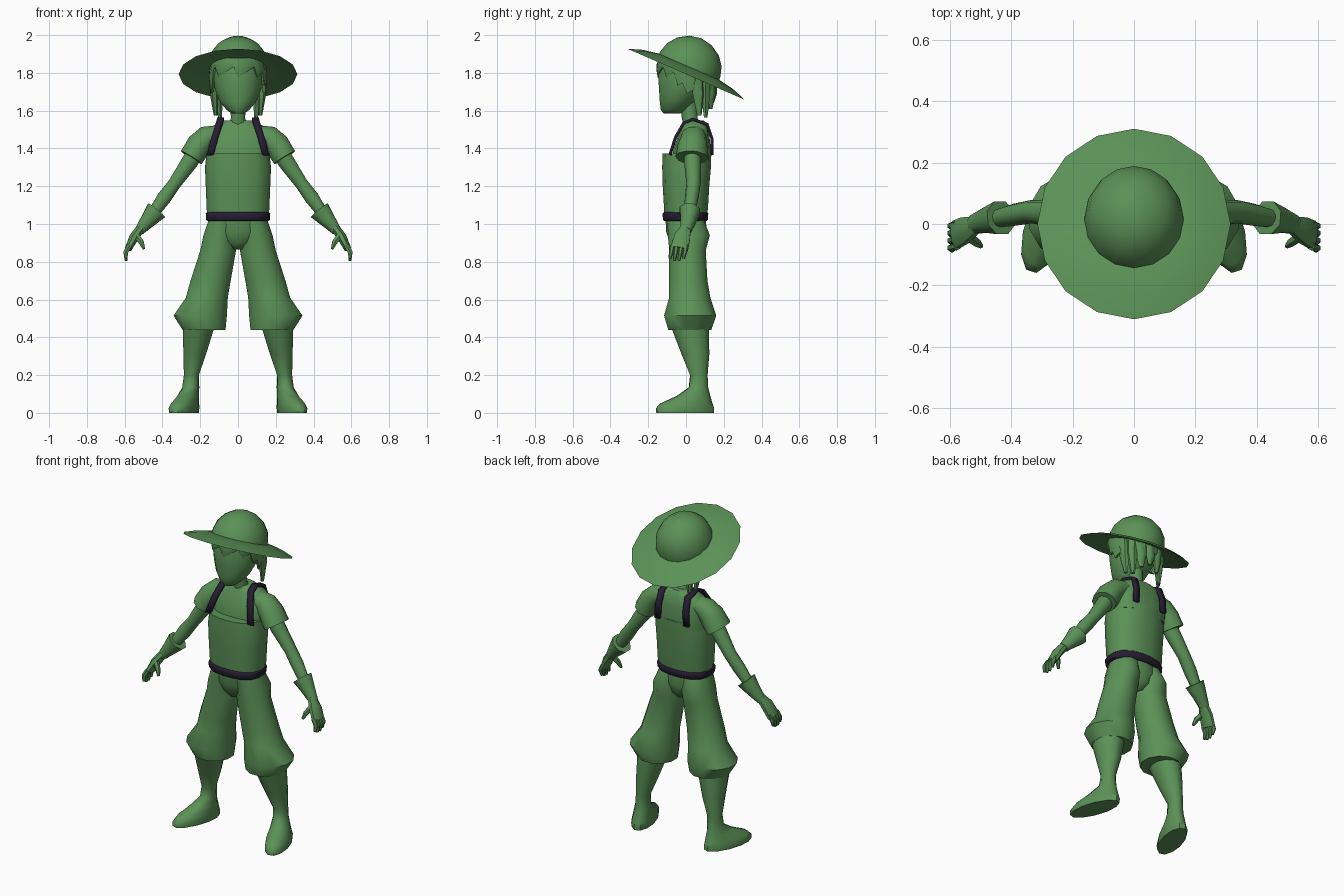
import bpy, bmesh, math
from mathutils import Vector, Matrix


def material(name, rgb):
    m = bpy.data.materials.new(name)
    m.diffuse_color = (*rgb, 1)
    return m


GREEN = material("leaf green", (0.105, 0.285, 0.095))
DARK = material("dark purple", (0.02, 0.012, 0.032))


def finish(name, bm, mat, mirror=False, angle=50):
    bmesh.ops.remove_doubles(bm, verts=bm.verts, dist=1e-5)
    bmesh.ops.recalc_face_normals(bm, faces=bm.faces)
    me = bpy.data.meshes.new(name)
    bm.to_mesh(me)
    bm.free()
    ob = bpy.data.objects.new(name, me)
    bpy.context.collection.objects.link(ob)
    me.materials.append(mat)
    bpy.ops.object.select_all(action='DESELECT')
    ob.select_set(True)
    bpy.context.view_layer.objects.active = ob
    bpy.ops.object.shade_smooth_by_angle(angle=math.radians(angle))
    if mirror:
        ob.modifiers.new("mirror", 'MIRROR').use_mirror_merge = False
    return ob


def skin(bm, rings, caps=True):
    n = len(rings[0])
    vs = [[bm.verts.new(p) for p in r] for r in rings]
    for a, b in zip(vs, vs[1:]):
        for i in range(n):
            j = (i + 1) % n
            bm.faces.new((a[i], a[j], b[j], b[i]))
    if caps:
        bm.faces.new(vs[0])
        bm.faces.new(vs[-1])


def loft(name, secs, n=12, mat=GREEN, mirror=False, flat=True, power=2.0, yaw=0):
    """Sections are (x, y, z, half width, half depth), level or square to the path."""
    pts = [Vector(s[:3]) for s in secs]
    rings = []
    for k, s in enumerate(secs):
        u, v = Vector((1, 0, 0)), Vector((0, 1, 0))
        if flat:
            # an optional sixth value turns the level section
            rot = Matrix.Rotation(math.radians(s[5] if len(s) > 5 else yaw), 3, 'Z')
            u, v = rot @ u, rot @ v
        else:
            t = (pts[min(k + 1, len(pts) - 1)] - pts[max(k - 1, 0)]).normalized()
            v = (v - t * v.dot(t)).normalized()
            u = v.cross(t)
        ring = []
        for i in range(n):
            a = 2 * math.pi * (i + 0.5) / n
            c, d = math.cos(a), math.sin(a)
            f = (abs(c) ** power + abs(d) ** power) ** (-1 / power)
            ring.append(pts[k] + u * (c * f * s[3]) + v * (d * f * s[4]))
        rings.append(ring)
    bm = bmesh.new()
    skin(bm, rings)
    return finish(name, bm, mat, mirror)


# Sun hat: tilted lathe with a drooping brim
profile = [(0.001, 0.207), (0.065, 0.194), (0.12, 0.16), (0.157, 0.112), (0.172, 0.06),
           (0.174, 0.042), (0.18, 0.042), (0.265, 0.026), (0.338, 0), (0.265, 0.014),
           (0.18, 0.028), (0.001, 0.028)]
bm = bmesh.new()
skin(bm, [[(r * 0.93 * math.cos(math.pi * i / 8), r * math.sin(math.pi * i / 8), z)
           for i in range(16)] for r, z in profile])
bmesh.ops.transform(bm, verts=bm.verts, matrix=Matrix.Translation((0, 0, 1.793))
                    @ Matrix.Rotation(math.radians(-23.5), 4, 'X'))
finish("sun_hat", bm, GREEN)

# Head and neck
loft("head", [(0, -0.075, 1.585, 0.035, 0.045), (0, -0.065, 1.605, 0.062, 0.07),
              (0, -0.045, 1.65, 0.1, 0.096), (0, -0.02, 1.71, 0.124, 0.125),
              (0, -0.01, 1.78, 0.135, 0.14), (0, 0, 1.85, 0.13, 0.135)], 16)
loft("neck", [(0, 0.04, 1.5, 0.06, 0.05), (0, 0.02, 1.56, 0.04, 0.042),
              (0, 0.01, 1.66, 0.042, 0.045)], 10)

# Hair: jagged band round the head, then hanging locks
bm = bmesh.new()
outer, inner = [], []
N = 40
for i in range(N):
    a = 2 * math.pi * i / N
    front = -math.sin(a)
    jag = (i % 5) * 0.014
    low = 1.775 + jag if front > 0.35 else 1.69 + jag
    c, s = math.cos(a), math.sin(a)
    outer.append([(0.145 * c, 0.005 + 0.15 * s, 1.86 + 0.02 * front),
                  (0.155 * c, 0.005 + 0.162 * s, (low + 1.86) / 2),
                  (0.146 * c, 0.005 + 0.155 * s, low)])
    inner.append((0.128 * c, 0.002 + 0.135 * s, low + 0.01))
skin(bm, [[o[k] for o in outer] for k in range(3)] + [inner], caps=False)
finish("hair_band", bm, GREEN)
for i, (deg, tip) in enumerate([(18, 1.575), (40, 1.565), (64, 1.61), (90, 1.64)]):
    c, s = math.cos(math.radians(deg)), math.sin(math.radians(deg))
    loft(f"hair_lock_{i}", [(0.125 * c, 0.02 + 0.12 * s, 1.8, 0.03, 0.035, deg),
                            (0.133 * c, 0.03 + 0.115 * s, 1.69, 0.022, 0.032, deg),
                            (0.125 * c, 0.04 + 0.1 * s, tip, 0.009, 0.012, deg)],
         6, mirror=deg != 90)

# Overalls top, shirt and belt
loft("overalls_bib", [(0, -0.003, 1.03, 0.163, 0.112), (0, 0, 1.08, 0.167, 0.117),
                      (0, 0, 1.2, 0.172, 0.124), (0, 0.003, 1.3, 0.176, 0.13),
                      (0, 0.005, 1.372, 0.168, 0.13)], 16, power=2.5)
loft("shirt", [(0, 0.03, 1.33, 0.165, 0.1), (0, 0.032, 1.39, 0.168, 0.1),
               (0, 0.04, 1.46, 0.172, 0.085), (0, 0.048, 1.515, 0.145, 0.07),
               (0, 0.045, 1.548, 0.075, 0.05)], 16, power=2.8)
loft("belt", [(0, -0.003, 1.015, 0.16, 0.112), (0, -0.003, 1.022, 0.17, 0.12),
              (0, -0.003, 1.055, 0.172, 0.122), (0, -0.003, 1.064, 0.162, 0.114)],
     16, DARK, power=2.5)

# Shoulder straps
path = [(0.147, -0.085, 1.365), (0.122, -0.055, 1.46), (0.098, -0.012, 1.535),
        (0.092, 0.035, 1.555), (0.09, 0.112, 1.528), (0.095, 0.138, 1.45), (0.1, 0.138, 1.365)]
bm = bmesh.new()
rows = [[bm.verts.new((x + d, y, z)) for d in (-0.018, 0.018)] for x, y, z in path]
for a, b in zip(rows, rows[1:]):
    bm.faces.new((a[0], a[1], b[1], b[0]))
strap = finish("shoulder_strap", bm, DARK, mirror=True)
thick = strap.modifiers.new("thickness", 'SOLIDIFY')
thick.thickness, thick.offset = 0.016, 0

# Sleeves, arms, gauntlets and hands
loft("sleeve", [(0.11, 0.045, 1.475, 0.05, 0.06), (0.165, 0.04, 1.46, 0.064, 0.068),
                (0.205, 0.035, 1.42, 0.07, 0.078), (0.247, 0.03, 1.352, 0.068, 0.086)],
     10, mirror=True, flat=False)
loft("arm", [(0.2, 0.035, 1.42, 0.045, 0.045), (0.255, 0.035, 1.33, 0.047, 0.045),
             (0.335, 0.04, 1.215, 0.036, 0.038), (0.39, 0.03, 1.14, 0.04, 0.036),
             (0.46, 0.015, 1.04, 0.029, 0.028), (0.51, 0, 0.97, 0.026, 0.028)],
     10, mirror=True, flat=False)
loft("gauntlet_cuff", [(0.432, 0.02, 1.072, 0.062, 0.058), (0.475, 0.012, 1.02, 0.045, 0.044),
                       (0.522, -0.002, 0.965, 0.028, 0.032)], 8, mirror=True, flat=False)
loft("palm", [(0.51, 0, 0.985, 0.025, 0.028), (0.55, -0.02, 0.93, 0.027, 0.046),
              (0.58, -0.035, 0.87, 0.02, 0.05)], 8, mirror=True, flat=False)
for i in range(4):
    y = 0.0 - 0.024 * i
    drop = 0.012 if i in (0, 3) else 0
    loft(f"finger_{i}", [(0.575, y, 0.885, 0.015, 0.013), (0.595, y - 0.006, 0.85, 0.014, 0.012),
                         (0.592, y - 0.014, 0.805 + drop, 0.008, 0.008)],
         6, mirror=True, flat=False)
loft("thumb", [(0.54, -0.04, 0.94, 0.018, 0.018), (0.513, -0.06, 0.905, 0.016, 0.015),
               (0.498, -0.072, 0.868, 0.008, 0.008)], 6, mirror=True, flat=False)

# Baggy trousers
loft("trouser_seat", [(0, -0.003, 1.035, 0.155, 0.106), (0, 0.003, 0.96, 0.15, 0.108),
                      (0, 0.005, 0.9, 0.09, 0.09), (0, 0.005, 0.865, 0.03, 0.06)], 14)
loft("trouser_leg", [(0.075, -0.003, 1.03, 0.08, 0.098), (0.098, 0.015, 0.94, 0.088, 0.115),
                     (0.105, 0.008, 0.86, 0.098, 0.1), (0.145, 0.012, 0.7, 0.11, 0.105),
                     (0.165, 0.02, 0.61, 0.115, 0.113), (0.2, 0.022, 0.515, 0.146, 0.143),
                     (0.18, 0.02, 0.44, 0.118, 0.118)], 12, mirror=True)

# Lower legs with shoes turned outward
loft("lower_leg_and_shoe", [(0.208, 0.02, 0.46, 0.088, 0.105), (0.229, 0.05, 0.31, 0.062, 0.076),
                            (0.247, 0.068, 0.2, 0.041, 0.048), (0.25, 0.066, 0.135, 0.045, 0.052, 10),
                            (0.264, 0.04, 0.09, 0.054, 0.092, 18),
                            (0.28, 0.002, 0.05, 0.064, 0.145, 18),
                            (0.286, -0.005, 0.025, 0.068, 0.162, 18),
                            (0.286, -0.005, 0, 0.066, 0.16, 18)], 12, mirror=True)
